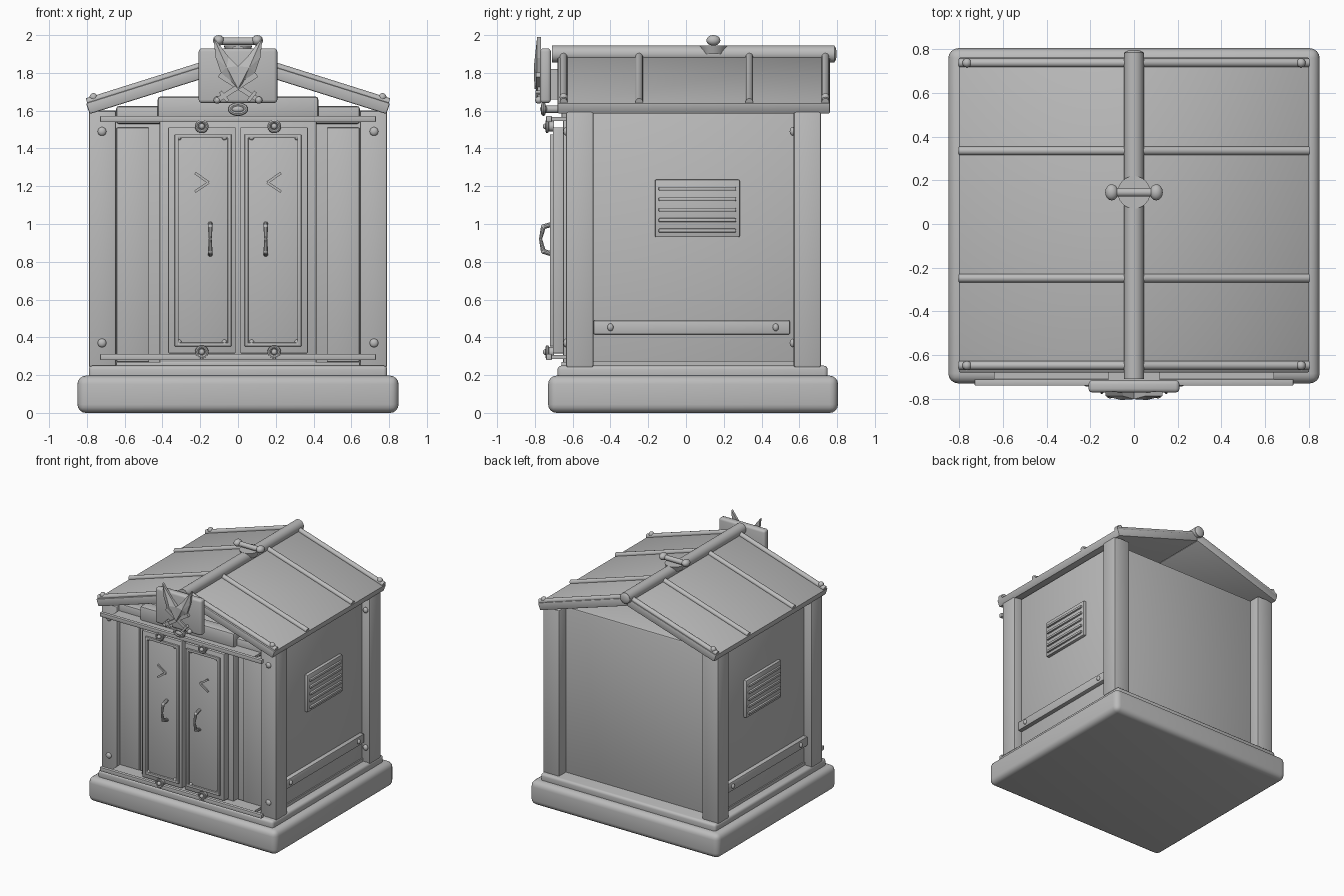
import bpy, bmesh, math
from mathutils import Vector, Matrix

if "Cube" in bpy.data.objects:
    bpy.data.objects.remove(bpy.data.objects["Cube"])

grey = bpy.data.materials.new("plain_grey")
grey.diffuse_color = (0.5, 0.5, 0.5, 1)
grey.use_nodes = True
grey.node_tree.nodes["Principled BSDF"].inputs["Base Color"].default_value = grey.diffuse_color


def finish(name, bm):
    bmesh.ops.recalc_face_normals(bm, faces=bm.faces)
    me = bpy.data.meshes.new(name)
    bm.to_mesh(me)
    bm.free()
    me.materials.append(grey)
    for p in me.polygons:
        p.use_smooth = True
    me.set_sharp_from_angle(angle=math.radians(32))
    ob = bpy.data.objects.new(name, me)
    bpy.context.collection.objects.link(ob)
    return ob


def bevel(bm, width, segs):
    if width:
        bmesh.ops.bevel(bm, geom=bm.edges[:], offset=width, segments=segs,
                        profile=0.5, affect='EDGES')


def box(name, x, y, z, b=0.0, segs=2):
    bm = bmesh.new()
    bmesh.ops.create_cube(bm, size=1)
    lo, hi = zip(x, y, z)
    for v in bm.verts:
        v.co = [lo[i] + (v.co[i] + 0.5) * (hi[i] - lo[i]) for i in range(3)]
    bevel(bm, b, segs)
    return finish(name, bm)


def rod(name, p, q, r, r2=None, n=16, b=0.0):
    p, q = Vector(p), Vector(q)
    d = q - p
    m = Matrix.Translation((p + q) / 2) @ d.to_track_quat('Z', 'Y').to_matrix().to_4x4()
    bm = bmesh.new()
    bmesh.ops.create_cone(bm, cap_ends=True, segments=n, radius1=r,
                          radius2=r if r2 is None else r2, depth=d.length, matrix=m)
    return finish(name, bm)


def ball(name, c, r):
    r = (r, r, r) if isinstance(r, float) else r
    bm = bmesh.new()
    bmesh.ops.create_uvsphere(bm, u_segments=16, v_segments=10, radius=1,
                              matrix=Matrix.Translation(c) @ Matrix.Diagonal((*r, 1)))
    return finish(name, bm)


def ring(name, c, rx, rz, t, n=24, k=8):
    # torus facing the front
    bm = bmesh.new()
    rows = []
    for i in range(n):
        a = math.tau * i / n
        rows.append([bm.verts.new((c[0] + (rx + t * math.cos(f)) * math.cos(a),
                                   c[1] + t * math.sin(f),
                                   c[2] + (rz + t * math.cos(f)) * math.sin(a)))
                     for f in (math.tau * j / k for j in range(k))])
    for i in range(n):
        for j in range(k):
            A, B = rows[i], rows[(i + 1) % n]
            bm.faces.new((A[j], B[j], B[(j + 1) % k], A[(j + 1) % k]))
    return finish(name, bm)


def prism(name, pts, y0, y1, b=0.0, segs=2):
    # outline in x and z pushed through y
    bm = bmesh.new()
    f = bm.faces.new([bm.verts.new((x, y0, z)) for x, z in pts])
    ext = bmesh.ops.extrude_face_region(bm, geom=[f])
    for v in ext['geom']:
        if isinstance(v, bmesh.types.BMVert):
            v.co.y = y1
    bevel(bm, b, segs)
    return finish(name, bm)


def bar(name, p, q, w, y0, y1):
    # flat bar between two points of the front plane
    p, q = Vector(p), Vector(q)
    d = (q - p).normalized() * w / 2
    n = Vector((-d.y, d.x))
    return prism(name, [p + n, q + n, q - n, p - n], y0, y1)


def span(s, a, b):
    return tuple(sorted((s * a, s * b)))


# Base, plinth and body
box("base", (-.85, .85), (-.73, .805), (0, .197), .045, 4)
box("plinth", (-.79, .79), (-.68, .75), (.17, .25), .02, 3)
box("body", (-.72, .72), (-.585, .625), (.2, 1.6), .015)
box("sill", (-.645, .645), (-.66, -.5), (.24, .27), .005)
box("lintel", (-.645, .645), (-.62, -.52), (1.53, 1.625), .015)
box("door_header", (-.425, .425), (-.66, -.56), (1.55, 1.675), .015)
box("door_frame", (-.415, .415), (-.65, -.55), (.25, 1.58), .006)

# Sliding rails across the front
for z in (.28, 1.54):
    box("door_rail", (-.73, .73), (-.74, -.71), (z, z + .032), .004)
    box("rail_backing", (-.64, .64), (-.715, -.6), (z + .006, z + .026))

# Roof constants: the top surface falls by SL per unit of x
SL, TOP = .315, 1.893
for s in (-1, 1):
    for y in ((-.635, -.49), (.57, .715)):
        box("corner_post", span(s, .645, .79), y, (.24, 1.6), .012)
    # Front panels beside the doors
    box("front_panel", span(s, .47, .643), (-.605, -.57), (.27, 1.51), .005)
    for z in (.37, 1.49):
        ball("post_bolt", (s * .72, -.635, z), (.023, .015, .023))
        ball("rear_post_bolt", (s * .755, .565, z), (.02, .016, .023))

    # Doors with raised borders, bolts, marks, handles and rollers
    box("door", span(s, .012, .37), (-.705, -.645), (.315, 1.512), .006)
    for x in (.035, .315):
        box("door_border", span(s, x, x + .02), (-.72, -.70), (.355, 1.472), .003)
    for z in (.352, 1.455):
        box("door_border", span(s, .035, .335), (-.72, -.70), (z, z + .02), .003)
    for x in (.072, .312):
        for z in (.375, 1.457):
            ball("door_bolt", (s * x, -.708, z), (.013, .012, .013))
    for z in (1.27, 1.17):
        bar("door_mark", (s * .155, 1.22), (s * .228, z), .014, -.715, -.70)
    path = [(-.705, 1.0), (-.755, .985), (-.77, .92), (-.755, .855), (-.705, .84)]
    rad = [.013, .013, .008, .013, .013]
    for i in range(4):
        (y0, z0), (y1, z1) = path[i:i + 2]
        rod("door_handle", (s * .147, y0, z0), (s * .147, y1, z1), rad[i], rad[i + 1], 10)
        ball("handle_joint", (s * .147, y1, z1), rad[i + 1])
    for z in (.322, 1.517):
        ring("roller_ring", (s * .192, -.735, z), .027, .027, .009)
        rod("roller_disc", (s * .192, -.735, z), (s * .192, -.7, z), .027)
        ball("roller_hub", (s * .192, -.742, z), .016)

    # Side vent with slats
    box("vent_plate", span(s, .7, .745), (-.165, .285), (.93, 1.235), .008)
    for i in range(5):
        z = .965 + .0555 * i
        box("vent_slat", span(s, .73, .76), (-.145, .265), (z - .01, z + .01), .005)
    # Side kick rail
    box("kick_rail", span(s, .7, .755), (-.49, .55), (.415, .49), .008)
    box("wall_foot", span(s, .7, .73), (-.49, .57), (.24, .275))
    for y in (-.4, .475):
        ball("kick_rail_bolt", (s * .755, y, .453), (.015, .016, .02))

    # Roof slab
    e = .805
    prism("roof_slab", [(0, TOP), (s * e, TOP - SL * e), (s * (e - .02), TOP - SL * e - .057),
                        (0, TOP - .065)], -.68, .762, .008)
    # Roof ribs
    for y in (-.648, -.248, .335, .738):
        rod("roof_rib", (s * .03, y, TOP + .005 - SL * .03),
            (s * .8, y, TOP + .005 - SL * .8), .02, n=12)
        if abs(y) > .5:
            ball("rib_stud", (s * .765, y, TOP + .02 - SL * .765), .021)

    # Finial ends
    ball("finial_knob", (s * .102, .145, 1.972), (.03, .037, .028))

# Ridge pole and finial
rod("ridge_pole", (0, -.71, 1.9), (0, .785, 1.9), .045, n=24)
ball("ridge_end", (0, .78, 1.9), (.045, .018, .045))
rod("finial_foot", (0, .145, 1.9), (0, .145, 1.945), .06, .075, 24)
rod("finial_bar", (-.1, .145, 1.968), (.1, .145, 1.968), .02)

# Crest plate and oval boss
box("crest_plate", (-.208, .208), (-.772, -.715), (1.64, 1.93), .018, 3)
box("crest_mount", (-.12, .12), (-.73, -.6), (1.66, 1.82))
ring("boss_ring", (0, -.755, 1.608), .042, .024, .012)
ball("boss", (0, -.752, 1.608), (.036, .02, .02))
rod("boss_stem", (0, -.75, 1.608), (0, -.65, 1.608), .02)

# Faceted mask with two pointed ears
half = [(0, 1.835), (.05, 1.885), (.13, 1.99), (.118, 1.88), (.09, 1.80), (.035, 1.755), (0, 1.715)]
for s in (-1, 1):
    bm = bmesh.new()
    front = [bm.verts.new((s * x, -.788 if x else -.802, z)) for x, z in half]
    back = [bm.verts.new((s * x, -.768, z)) for x, z in half]
    peak = bm.verts.new((s * .06, -.806, 1.83))
    for i in range(len(half)):
        j = (i + 1) % len(half)
        bm.faces.new((front[i], front[j], peak))
        bm.faces.new((front[i], back[i], back[j], front[j]))
    bm.faces.new(back)
    ob = finish("mask_half", bm)
    for p in ob.data.polygons:
        p.use_smooth = False

    # Crossed blades under the mask
    bar("crossed_blade", (s * -.115, 1.652), (s * .1, 1.79), .026, -.79 - .004 * s, -.768)
    bar("blade_guard", (s * -.093, 1.70), (s * -.053, 1.65), .018, -.797, -.768)
    ball("blade_pommel", (s * -.11, -.78, 1.656), .019)
